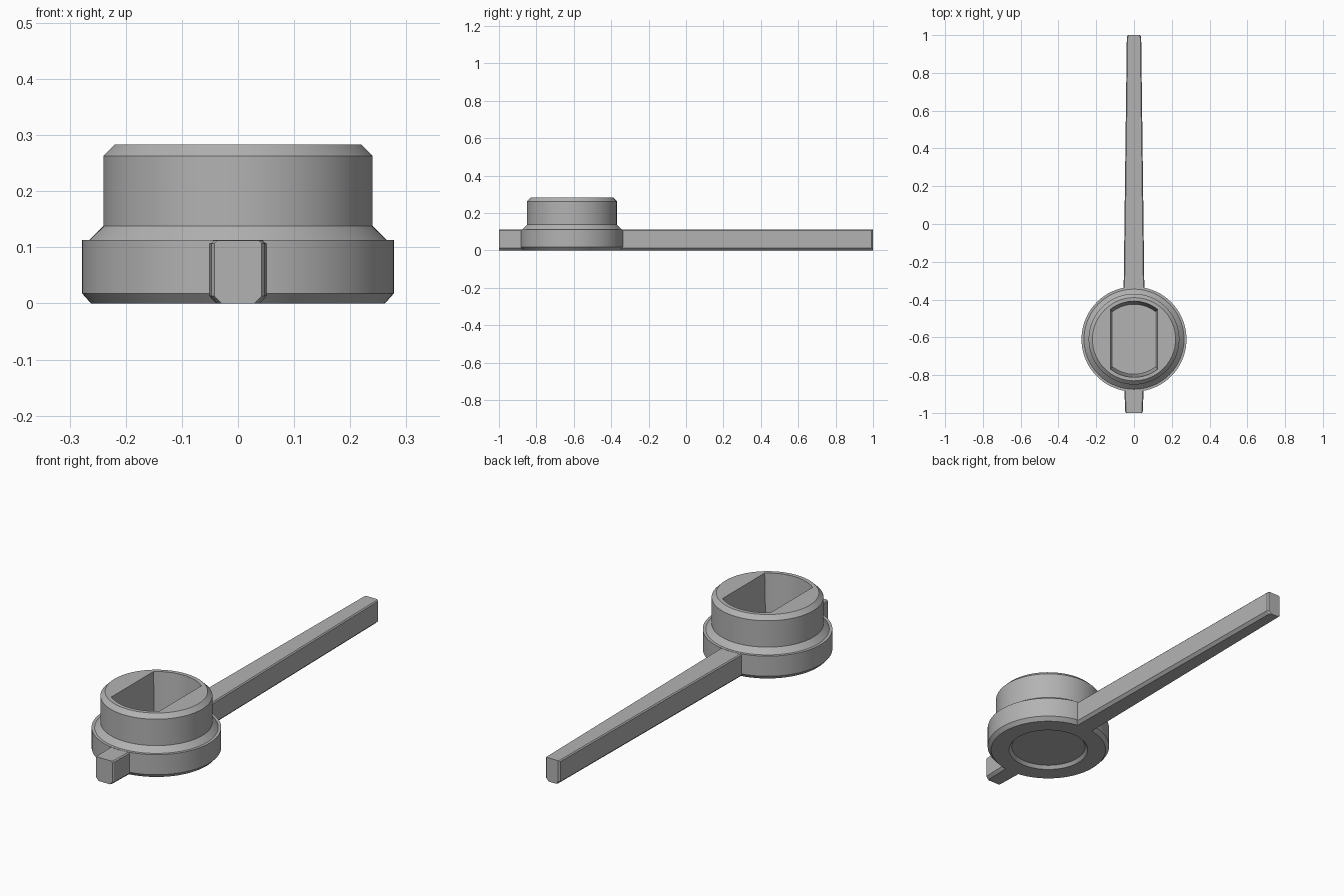
import bpy, bmesh
from math import pi, sin, cos, sqrt, asin, radians
from mathutils import Matrix

cube = bpy.data.objects.get("Cube")
if cube:
    bpy.data.objects.remove(cube, do_unlink=True)

HUB_Y = -0.61

grey = bpy.data.materials.new("plain grey")
grey.use_nodes = True
grey.diffuse_color = (0.45, 0.45, 0.45, 1)
grey.node_tree.nodes["Principled BSDF"].inputs["Base Color"].default_value = (0.45, 0.45, 0.45, 1)


def finish(name, bm, angle=30):
    bmesh.ops.recalc_face_normals(bm, faces=bm.faces)
    mesh = bpy.data.meshes.new(name)
    bm.to_mesh(mesh)
    bm.free()
    mesh.materials.append(grey)
    obj = bpy.data.objects.new(name, mesh)
    bpy.context.collection.objects.link(obj)
    bpy.ops.object.select_all(action='DESELECT')
    obj.select_set(True)
    bpy.context.view_layer.objects.active = obj
    bpy.ops.object.shade_smooth_by_angle(angle=radians(angle))
    return obj


def loft(name, sections):
    """Join closed loops of points and cap both ends."""
    bm = bmesh.new()
    loops = [[bm.verts.new(p) for p in s] for s in sections]
    for a, b in zip(loops, loops[1:]):
        for i in range(len(a)):
            j = (i + 1) % len(a)
            bm.faces.new((a[i], a[j], b[j], b[i]))
    bm.faces.new(loops[0])
    bm.faces.new(loops[-1])
    return finish(name, bm)


def ring(r, z, n=96):
    return [(r * cos(2 * pi * i / n), HUB_Y + r * sin(2 * pi * i / n), z) for i in range(n)]


def slot_loop(half, r, z, n=16):
    """Round outline with two flat sides."""
    a = asin(half / r)
    arc = [-a + 2 * a * i / n for i in range(n + 1)]
    far = [(-r * sin(t), HUB_Y + r * cos(t), z) for t in arc]
    near = [(r * sin(t), HUB_Y - r * cos(t), z) for t in arc]
    return far + near


def arm_loop(y, w, inset=0.0):
    """Bar cross-section: wide bevel below, fine bevel on top."""
    w -= inset
    low, top, b, t = 0.0, 0.112, 0.013, 0.005
    half = [(w - b, low), (w, low + b), (w, top - t), (w - t, top)]
    pts = half + [(-x, z) for x, z in reversed(half)]
    return [(x, y, z) for x, z in pts]


# Hub, from the recess underneath round to the top face
profile = [(0.168, 0.015), (0.18, 0.0), (0.262, 0.0), (0.278, 0.018),
           (0.278, 0.113), (0.265, 0.113), (0.24, 0.138),
           (0.24, 0.263), (0.22, 0.283)]
hub = loft("hub", [ring(r, z) for r, z in profile])

# Tapered blind socket with two flats
cutter = loft("socket_cutter", [slot_loop(0.113, 0.185, 0.06),
                                slot_loop(0.126, 0.202, 0.293)])
cut = hub.modifiers.new("socket", 'BOOLEAN')
cut.operation = 'DIFFERENCE'
cut.solver = 'EXACT'
cut.object = cutter
bpy.context.view_layer.objects.active = hub
bpy.ops.object.modifier_apply(modifier=cut.name)
bpy.data.objects.remove(cutter, do_unlink=True)
bpy.ops.object.select_all(action='DESELECT')
hub.select_set(True)
bpy.ops.object.shade_smooth_by_angle(angle=radians(30))

# Long handle and short pointer tab
loft("handle", [arm_loop(-0.355, 0.055), arm_loop(0.993, 0.038), arm_loop(1.0, 0.038, 0.007)])
loft("front_tab", [arm_loop(-0.865, 0.051), arm_loop(-0.993, 0.047), arm_loop(-1.0, 0.047, 0.005)])
